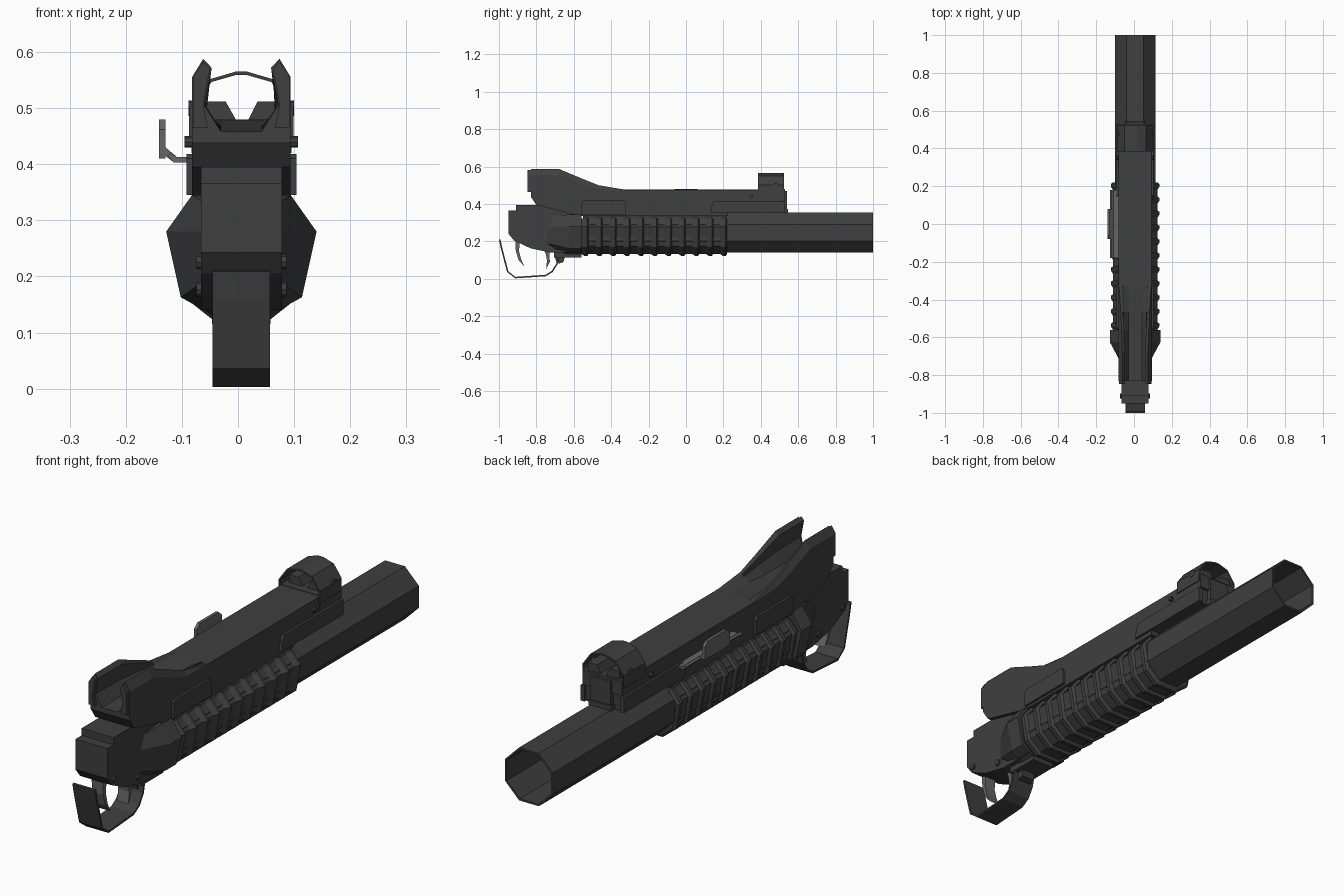
import bpy, bmesh, math
from mathutils import Vector

CX = 0.006  # centre line of the gun


def material(name, v):
    m = bpy.data.materials.new(name)
    m.diffuse_color = (v, v, v, 1)
    return m


DARK = material("dark gunmetal", 0.05)
LIGHT = material("worn steel", 0.13)


def loft(name, rings, mat=DARK, closed=False):
    """Skin a list of point rings; cap the ends unless closed."""
    bm = bmesh.new()
    vs = [[bm.verts.new(p) for p in r] for r in rings]
    n = len(rings[0])
    pairs = list(zip(vs, vs[1:])) + ([(vs[-1], vs[0])] if closed else [])
    for a, b in pairs:
        for i in range(n):
            j = (i + 1) % n
            bm.faces.new((a[i], a[j], b[j], b[i]))
    if not closed:
        bm.faces.new(vs[0])
        bm.faces.new(vs[-1])
    bmesh.ops.recalc_face_normals(bm, faces=bm.faces)
    me = bpy.data.meshes.new(name)
    bm.to_mesh(me)
    bm.free()
    me.materials.append(mat)
    ob = bpy.data.objects.new(name, me)
    bpy.context.collection.objects.link(ob)
    return ob


def section(y, half):
    """Mirror a half cross-section of (x, z) into a full ring at y."""
    return [(CX + x, y, z) for x, z in half] + [(CX - x, y, z) for x, z in reversed(half)]


def prism(name, yz, x0, x1, mat=DARK):
    return loft(name, [[(CX + x, y, z) for y, z in yz] for x in (x0, x1)], mat)


def box(name, x0, x1, y0, y1, z0, z1, mat=DARK):
    return prism(name, [(y0, z0), (y1, z0), (y1, z1), (y0, z1)], x0, x1, mat)


def extrude_xz(name, xz, y0, y1, mat=DARK):
    return loft(name, [[(CX + x, y, z) for x, z in xz] for y in (y0, y1)], mat)


def pin(name, x0, x1, y, z, r, mat=DARK):
    ring = [(y + r * math.cos(a * math.pi / 4), z + r * math.sin(a * math.pi / 4)) for a in range(8)]
    return prism(name, ring, x0, x1, mat)


def thicken(path, t):
    """Turn an open 2D path into a strip outline of thickness t."""
    a, b = [], []
    for i, p in enumerate(path):
        d = Vector(path[min(i + 1, len(path) - 1)]) - Vector(path[max(i - 1, 0)])
        nrm = Vector((-d.y, d.x)).normalized() * t / 2
        a.append(tuple(Vector(p) + nrm))
        b.append(tuple(Vector(p) - nrm))
    return a + b[::-1]


# Barrel: hollow octagonal tube
def octagon(y, apothem):
    r = apothem / math.cos(math.pi / 8)
    return [(CX + r * math.cos(math.pi / 8 + k * math.pi / 4), y,
             0.2475 + r * math.sin(math.pi / 8 + k * math.pi / 4)) for k in range(8)]


loft("barrel", [octagon(-0.55, 0.1075), octagon(1, 0.1075), octagon(1, 0.1), octagon(0.2, 0.1)])

# Ribbed handguard
GRIP = [(0.05, 0.122), (0.108, 0.168), (0.129, 0.28), (0.09, 0.328)]


def grip_ring(y, s):
    return section(y, [(x * s, 0.25 + (z - 0.25) * s) for x, z in GRIP])


rings = [grip_ring(-0.57, 0.91)]
for i in range(11):
    y = -0.535 + 0.074 * i
    rings += [grip_ring(y - 0.024, 0.91), grip_ring(y - 0.007, 1),
              grip_ring(y + 0.007, 1), grip_ring(y + 0.015, 0.91)]
loft("ribbed_handguard", rings)

# Flared collar between handguard and receiver
FLARE = [(0.052, 0.132), (0.108, 0.163), (0.134, 0.28), (0.088, 0.345)]
loft("flared_collar", [
    section(-0.745, [(0.05, 0.16), (0.07, 0.19), (0.07, 0.28), (0.065, 0.33)]),
    section(-0.625, FLARE), section(-0.56, FLARE)])
box("collar_foot", -0.052, 0.052, -0.705, -0.56, 0.115, 0.15)

# Upper body with open sighting channel at the back
def body(y, bottom, side, top, tip, channel):
    return section(y, [(0.088, bottom), (0.088, side), (tip, top)] + channel)


loft("upper_body", [
    body(-0.83, 0.44, 0.555, 0.588, 0.068, [(0.053, 0.572), (0.066, 0.505), (0.036, 0.458)]),
    body(-0.80, 0.395, 0.555, 0.588, 0.068, [(0.053, 0.572), (0.066, 0.505), (0.036, 0.458)]),
    body(-0.68, 0.365, 0.555, 0.588, 0.068, [(0.053, 0.572), (0.064, 0.505), (0.036, 0.46)]),
    body(-0.56, 0.335, 0.51, 0.538, 0.072, [(0.058, 0.53), (0.062, 0.495), (0.036, 0.463)]),
    body(-0.465, 0.335, 0.48, 0.500, 0.076, [(0.065, 0.497), (0.06, 0.485), (0.036, 0.468)]),
    body(-0.33, 0.335, 0.476, 0.478, 0.085, [(0.07, 0.478), (0.06, 0.478), (0.036, 0.478)]),
    body(0.22, 0.335, 0.476, 0.478, 0.085, [(0.07, 0.478), (0.06, 0.478), (0.036, 0.478)]),
    body(0.225, 0.353, 0.476, 0.478, 0.085, [(0.07, 0.478), (0.06, 0.478), (0.036, 0.478)]),
    body(0.52, 0.353, 0.476, 0.478, 0.085, [(0.07, 0.478), (0.06, 0.478), (0.036, 0.478)])])
box("front_lip", -0.05, 0.05, 0.5, 0.545, 0.353, 0.375)
for s, side in ((-1, "left"), (1, "right")):
    prism(side + "_rear_side_plate", [(-0.56, 0.345), (-0.32, 0.345), (-0.32, 0.405), (-0.33, 0.418),
                                      (-0.55, 0.418), (-0.56, 0.41)], s * 0.08, s * 0.098)
    prism(side + "_front_side_rail", [(0.13, 0.353), (0.53, 0.353), (0.53, 0.415), (0.15, 0.415), (0.14, 0.40)],
          s * 0.08, s * 0.098)
    # Plates on the rear sighting arms
    extrude_xz(side + "_rear_arm_plate", [(s * 0.086, 0.465), (s * 0.086, 0.555), (s * 0.068, 0.583),
                                          (s * 0.056, 0.57), (s * 0.068, 0.505), (s * 0.06, 0.465)], -0.847, -0.825)
    pin(side + "_sight_bolt", s * 0.08, s * 0.101, 0.35, 0.44, 0.01)
    pin(side + "_hood_bolt", s * 0.07, s * 0.094, 0.48, 0.50, 0.014)

# Receiver block
prism("receiver", [(-0.95, 0.366), (-0.91, 0.366), (-0.91, 0.395), (-0.80, 0.395), (-0.66, 0.37), (-0.56, 0.35),
                   (-0.56, 0.14), (-0.72, 0.14), (-0.83, 0.163), (-0.92, 0.205), (-0.95, 0.243)], -0.072, 0.072)
for i, (y, z) in enumerate(((-0.91, 0.226), (-0.755, 0.177))):
    pin(f"receiver_pin_{i + 1}", -0.08, 0.08, y, z, 0.013)

# Trigger guard, triggers and lug
prism("trigger_guard", thicken([(-0.996, 0.21), (-0.985, 0.16), (-0.953, 0.038), (-0.912, 0.007), (-0.75, 0.018),
                                (-0.715, 0.04), (-0.69, 0.08), (-0.68, 0.125)], 0.008), -0.051, 0.051)
prism("trigger", [(-0.915, 0.24), (-0.91, 0.15), (-0.895, 0.10), (-0.865, 0.067), (-0.882, 0.105),
                  (-0.893, 0.15), (-0.885, 0.24)], -0.025, 0.025, LIGHT)
prism("safety_catch", [(-0.775, 0.18), (-0.75, 0.135), (-0.743, 0.10), (-0.748, 0.05), (-0.728, 0.09),
                       (-0.73, 0.14), (-0.725, 0.18)], -0.025, 0.025, LIGHT)
prism("guard_lug", [(-0.705, 0.13), (-0.695, 0.095), (-0.68, 0.082), (-0.655, 0.09), (-0.645, 0.13)], -0.03, 0.03)

# Front sight: arched hood, saddle and notched blade
ARCH = [(-0.09, 0.45), (-0.09, 0.50), (-0.055, 0.549), (-0.01, 0.562), (0.01, 0.562),
        (0.055, 0.549), (0.09, 0.50), (0.09, 0.45)]
extrude_xz("sight_hood", thicken(ARCH, 0.006), 0.385, 0.525)
extrude_xz("sight_blade", [(-0.07, 0.465), (-0.07, 0.512), (-0.028, 0.512), (-0.009, 0.478),
                           (0.012, 0.478), (0.029, 0.512), (0.07, 0.512), (0.07, 0.465)], 0.42, 0.52)
box("sight_saddle", -0.089, 0.089, 0.39, 0.53, 0.42, 0.48)
box("sight_front_block", -0.045, 0.045, 0.5, 0.54, 0.36, 0.47)

# Latch lever on the left side
extrude_xz("latch_base", [(-0.085, 0.403), (-0.12, 0.403), (-0.132, 0.415), (-0.125, 0.42),
                          (-0.115, 0.413), (-0.085, 0.413)], -0.18, 0.18, LIGHT)
prism("latch_tab", [(-0.08, 0.41), (0.08, 0.41), (0.08, 0.462), (0.06, 0.48), (-0.06, 0.48), (-0.08, 0.462)],
      -0.147, -0.135, LIGHT)
extrude_xz("latch_bend", [(-0.147, 0.424), (-0.12, 0.403), (-0.115, 0.413), (-0.135, 0.43)], -0.08, 0.08, LIGHT)
